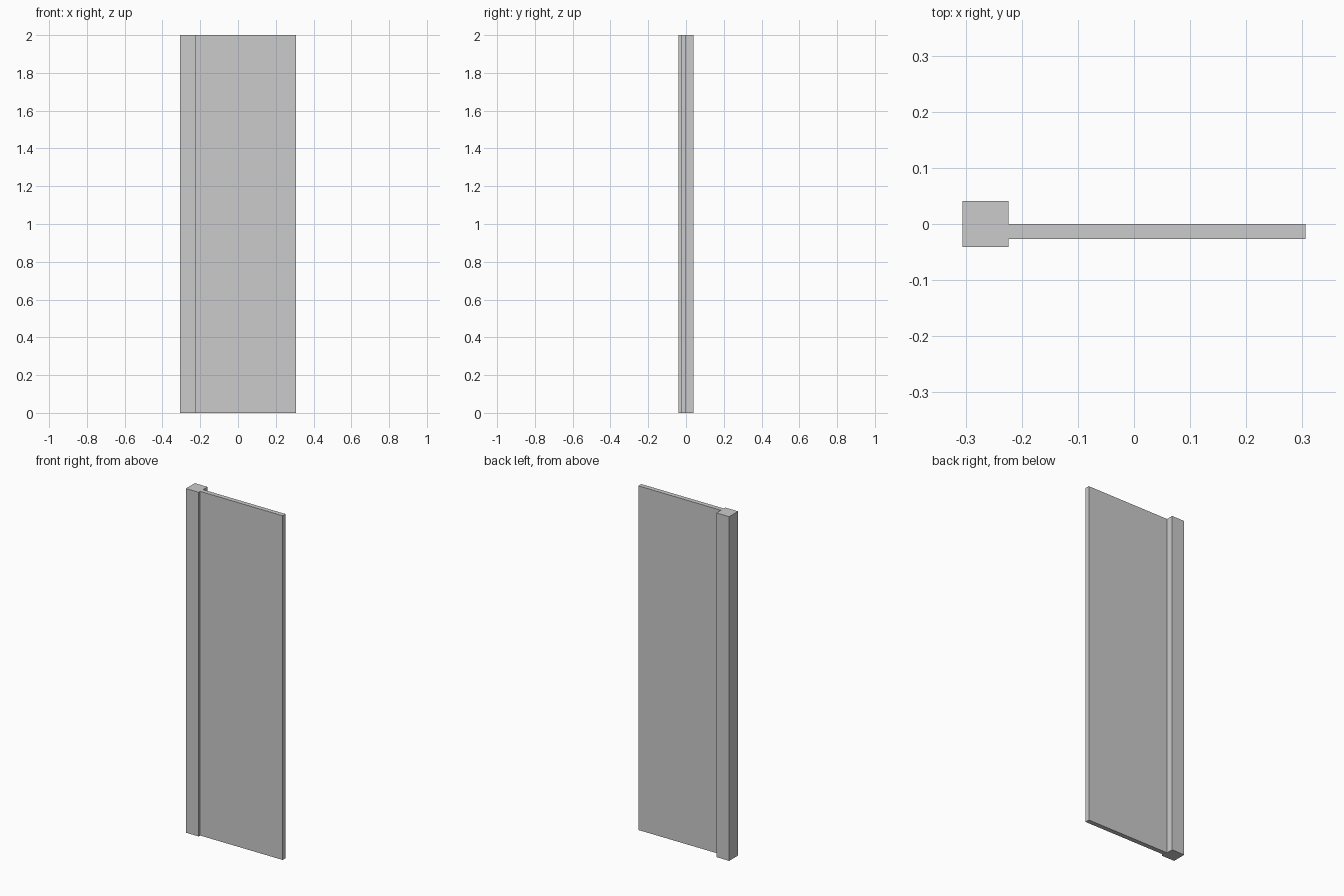
import bpy
import bmesh

if "Cube" in bpy.data.objects:
    bpy.data.objects.remove(bpy.data.objects["Cube"])

HEIGHT = 2.0
HALF_X = 0.306          # half of overall width
POST = 0.082            # square post side
PANEL_Y = (-0.027, 0.0) # panel front and back faces

# Plan outline: square post on the left with a thin panel running right
post_right = -HALF_X + POST
half_post = POST / 2
front, back = PANEL_Y
outline = [
    (-HALF_X, -half_post), (post_right, -half_post),
    (post_right, front), (HALF_X, front),
    (HALF_X, back), (post_right, back),
    (post_right, half_post), (-HALF_X, half_post),
]

# Extrude the outline to full height
bm = bmesh.new()
base = bm.faces.new([bm.verts.new((x, y, 0)) for x, y in outline])
top = bmesh.ops.extrude_face_region(bm, geom=[base], use_keep_orig=True)
moved = [g for g in top["geom"] if isinstance(g, bmesh.types.BMVert)]
bmesh.ops.translate(bm, verts=moved, vec=(0, 0, HEIGHT))
bmesh.ops.recalc_face_normals(bm, faces=bm.faces)

mesh = bpy.data.meshes.new("panel_with_post")
bm.to_mesh(mesh)
bm.free()
panel = bpy.data.objects.new("panel_with_post", mesh)
bpy.context.collection.objects.link(panel)
